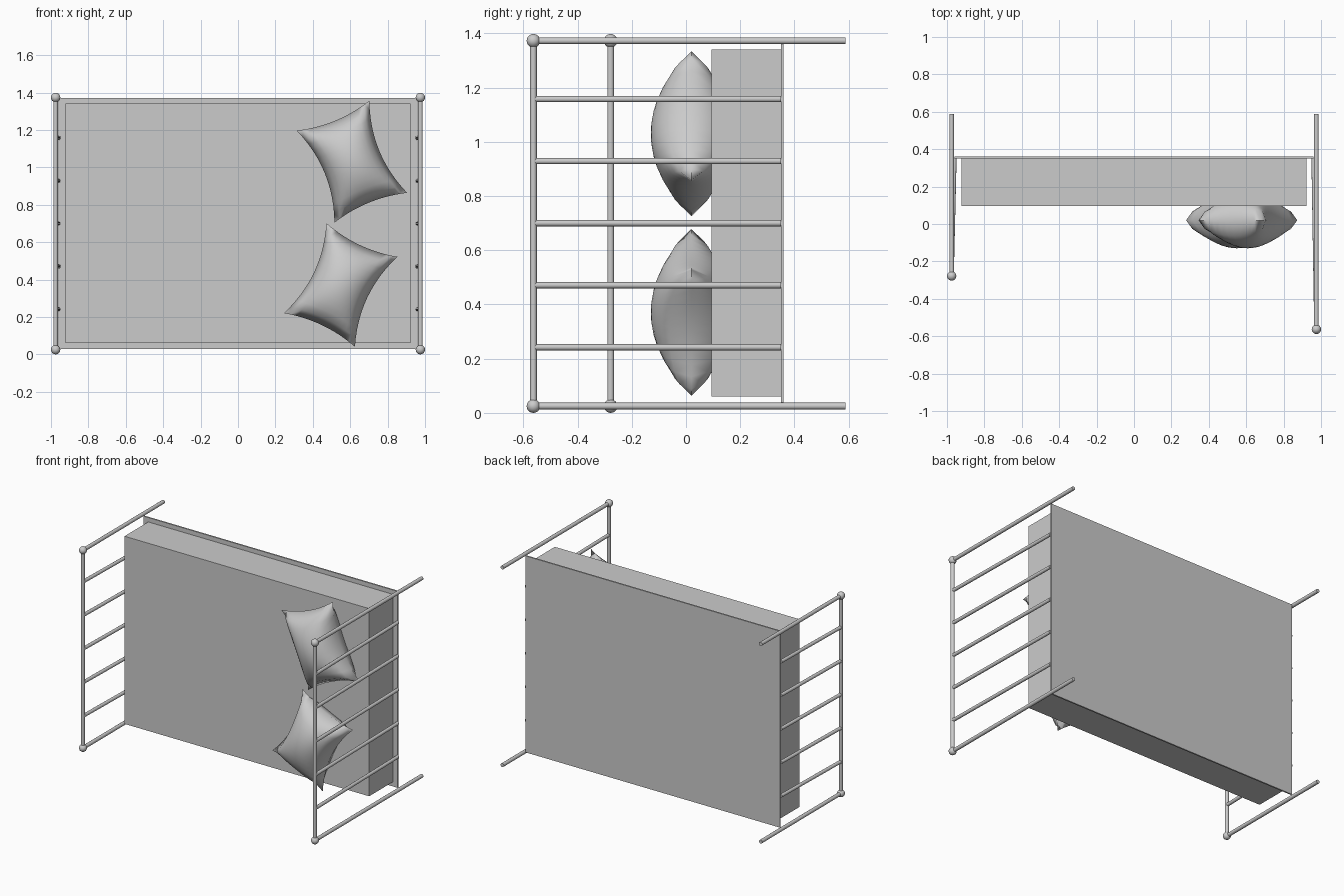
import bpy, bmesh, math
from mathutils import Vector, Matrix

cube = bpy.data.objects.get("Cube")
if cube:
    bpy.data.objects.remove(cube, do_unlink=True)

grey = bpy.data.materials.new("plain grey")
grey.use_nodes = True
grey.diffuse_color = (0.6, 0.6, 0.6, 1)
grey.node_tree.nodes["Principled BSDF"].inputs["Base Color"].default_value = (0.6, 0.6, 0.6, 1)


def finish(name, bm, smooth=None):
    bmesh.ops.recalc_face_normals(bm, faces=bm.faces)
    mesh = bpy.data.meshes.new(name)
    bm.to_mesh(mesh)
    bm.free()
    mesh.materials.append(grey)
    obj = bpy.data.objects.new(name, mesh)
    bpy.context.collection.objects.link(obj)
    if smooth:
        bpy.ops.object.select_all(action='DESELECT')
        obj.select_set(True)
        bpy.context.view_layer.objects.active = obj
        bpy.ops.object.shade_smooth_by_angle(angle=math.radians(smooth))
    return obj


def box(name, low, high):
    low, high = Vector(low), Vector(high)
    bm = bmesh.new()
    matrix = Matrix.Translation((low + high) / 2) @ Matrix.Diagonal((*(high - low), 1))
    bmesh.ops.create_cube(bm, size=1, matrix=matrix)
    return finish(name, bm)


def rod(name, start, end, radius):
    start, end = Vector(start), Vector(end)
    axis = end - start
    bm = bmesh.new()
    matrix = Matrix.Translation((start + end) / 2) @ axis.to_track_quat('Z', 'Y').to_matrix().to_4x4()
    bmesh.ops.create_cone(bm, cap_ends=True, segments=16, radius1=radius, radius2=radius,
                          depth=axis.length, matrix=matrix)
    return finish(name, bm, 40)


def ball(name, centre, radius):
    bm = bmesh.new()
    bmesh.ops.create_uvsphere(bm, u_segments=20, v_segments=12, radius=radius,
                              matrix=Matrix.Translation(centre))
    return finish(name, bm, 40)


def pillow(name, centre, angle, half_x=0.21, half_z=0.266, puff=0.15, n=12):
    # Two bulging sheets with pulled-in sides, welded along the seam
    bm = bmesh.new()
    for side in (-1, 1):
        rows = []
        for j in range(n + 1):
            v = 2 * j / n - 1
            row = []
            for i in range(n + 1):
                u = 2 * i / n - 1
                x = u * half_x * (1 - 0.25 * (1 - v * v))
                z = v * half_z * (1 - 0.11 * (1 - u * u))
                y = side * puff * math.sqrt((1 - u * u) * (1 - v * v))
                row.append(bm.verts.new((x, y, z)))
            rows.append(row)
        for a, b in zip(rows, rows[1:]):
            for i in range(n):
                bm.faces.new((a[i], a[i + 1], b[i + 1], b[i]))
    bmesh.ops.remove_doubles(bm, verts=bm.verts, dist=0.0001)
    turn = Matrix.Rotation(math.radians(-angle), 4, 'Y')
    bmesh.ops.transform(bm, matrix=Matrix.Translation(centre) @ turn, verts=bm.verts)
    return finish(name, bm, 70)


# Base panel and mattress
box("base_panel", (-0.96, 0.35, 0.03), (0.96, 0.36, 1.37))
box("mattress", (-0.923, 0.095, 0.06), (0.923, 0.35, 1.34))

# Pillows
pillow("upper_pillow", (0.609, 0.02, 1.03), 22.3)
pillow("lower_pillow", (0.549, 0.02, 0.371), -25.3)

# Headboard and footboard frames
LOW, HIGH, BACK = 0.025, 1.373, 0.588
for name, x, front in (("headboard", 0.975, -0.563), ("footboard", -0.975, -0.278)):
    inner = math.copysign(0.96, x)
    rod(name + "_top_bar", (x, front, LOW), (x, front, HIGH), 0.0125)
    for label, z in (("lower", LOW), ("upper", HIGH)):
        rod(f"{name}_{label}_leg", (x, front, z), (x, BACK, z), 0.0125)
        ball(f"{name}_{label}_knob", (x, front, z), 0.025)
    for k in range(5):
        z = 0.242 + k * 0.229
        rod(f"{name}_spindle_{k + 1}", (x, front, z), (inner, 0.35, z), 0.0115)
